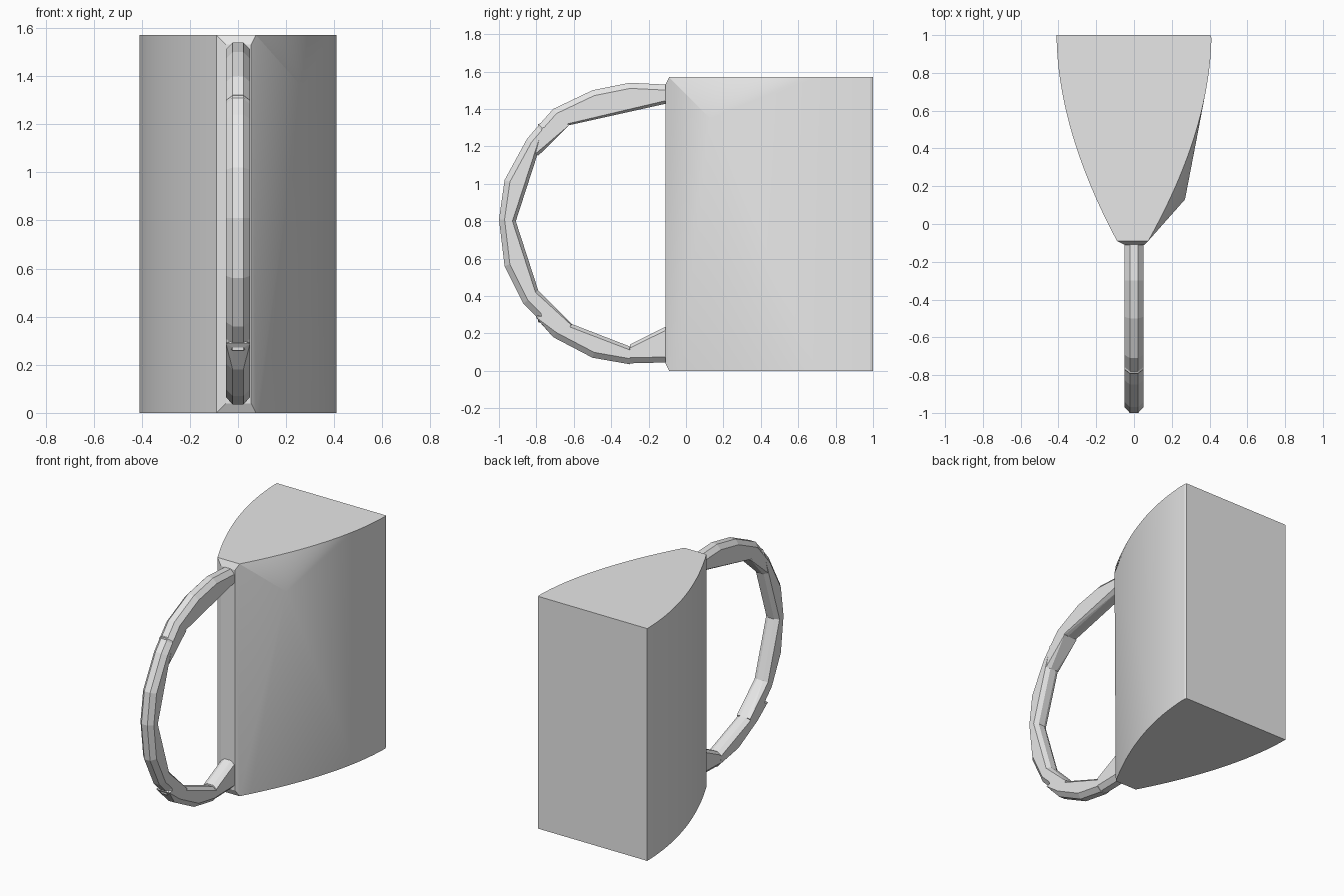
import bpy, bmesh, math
from mathutils import Vector

cube = bpy.data.objects.get("Cube")
if cube:
    bpy.data.objects.remove(cube, do_unlink=True)

grey = bpy.data.materials.new("light grey")
grey.use_nodes = True
colour = (0.8, 0.8, 0.8, 1)
grey.diffuse_color = colour
grey.node_tree.nodes["Principled BSDF"].inputs["Base Color"].default_value = colour


def hull_object(name, points, smooth):
    """Wrap points in a convex solid with clean flat faces."""
    bm = bmesh.new()
    verts = [bm.verts.new(p) for p in points]
    bmesh.ops.convex_hull(bm, input=verts)
    loose = [v for v in bm.verts if not v.link_faces]
    bmesh.ops.delete(bm, geom=loose, context='VERTS')
    bmesh.ops.dissolve_limit(bm, angle_limit=math.radians(0.5),
                             verts=bm.verts[:], edges=bm.edges[:])
    bmesh.ops.recalc_face_normals(bm, faces=bm.faces[:])
    mesh = bpy.data.meshes.new(name)
    bm.to_mesh(mesh)
    bm.free()
    mesh.materials.append(grey)
    obj = bpy.data.objects.new(name, mesh)
    bpy.context.collection.objects.link(obj)
    if smooth:
        bpy.ops.object.select_all(action='DESELECT')
        obj.select_set(True)
        bpy.context.view_layer.objects.active = obj
        bpy.ops.object.shade_smooth_by_angle(angle=math.radians(smooth))
    return obj


def side_curve(side, front_x, steps=18):
    """Curved flank from the wide back to the narrow front."""
    a, b, c = Vector((.41, .985)), Vector((.4, .49)), Vector((front_x, -.09))
    for i in range(steps + 1):
        t = i / steps
        p = a * (1 - t) ** 2 + b * 2 * t * (1 - t) + c * t * t
        yield side * p.x, p.y


# Wedge body with a bevelled nose and a bulge on its left flank
height = 1.57
outline = list(side_curve(-1, .09)) + list(side_curve(1, .075))
outline += [(-.41, 1), (.405, 1)]
points = [(x, y, z) for x, y in outline for z in (0, height)]
points += [(x, -.11, z) for x in (-.05, .055) for z in (.04, 1.53)]
points.append((.27, .13, 1.35))
hull_object("wedge_body", points, 15)

# Handle segments: outer and inner side outlines as (y, z)
segments = {
    "handle_top": ([(-.1, 1.53), (-.3, 1.54), (-.5, 1.5), (-.71, 1.4), (-.79, 1.31)],
                   [(-.1, 1.43), (-.64, 1.31)]),
    "handle_upper_corner": ([(-.79, 1.32), (-.64, 1.34)],
                            [(-.64, 1.31), (-.79, 1.15)]),
    "handle_upper_side": ([(-.79, 1.31), (-.85, 1.24), (-.97, 1.02), (-1, .81)],
                          [(-.91, .8), (-.79, 1.17)]),
    "handle_lower_side": ([(-1, .81), (-.97, .56), (-.87, .36), (-.79, .28)],
                          [(-.91, .8), (-.79, .43)]),
    "handle_lower_corner": ([(-.79, .26), (-.63, .22)],
                            [(-.61, .25), (-.79, .43)]),
    "handle_bottom": ([(-.79, .27), (-.71, .18), (-.5, .07), (-.3, .035)],
                      [(-.3, .13), (-.61, .25), (-.79, .3)]),
    "handle_foot": ([(-.3, .04), (-.1, .045)],
                    [(-.1, .24), (-.3, .14)]),
}
centre = Vector((-.27, .79))
for name, (outer, inner) in segments.items():
    points = []
    for row, inset in ((outer, .03), (inner, -.018)):
        for p in map(Vector, row):
            q = p + (centre - p).normalized() * inset
            for s in (-1, 1):
                points += [(s * .022, p.x, p.y), (s * .05, q.x, q.y)]
    hull_object(name, points, 0)
